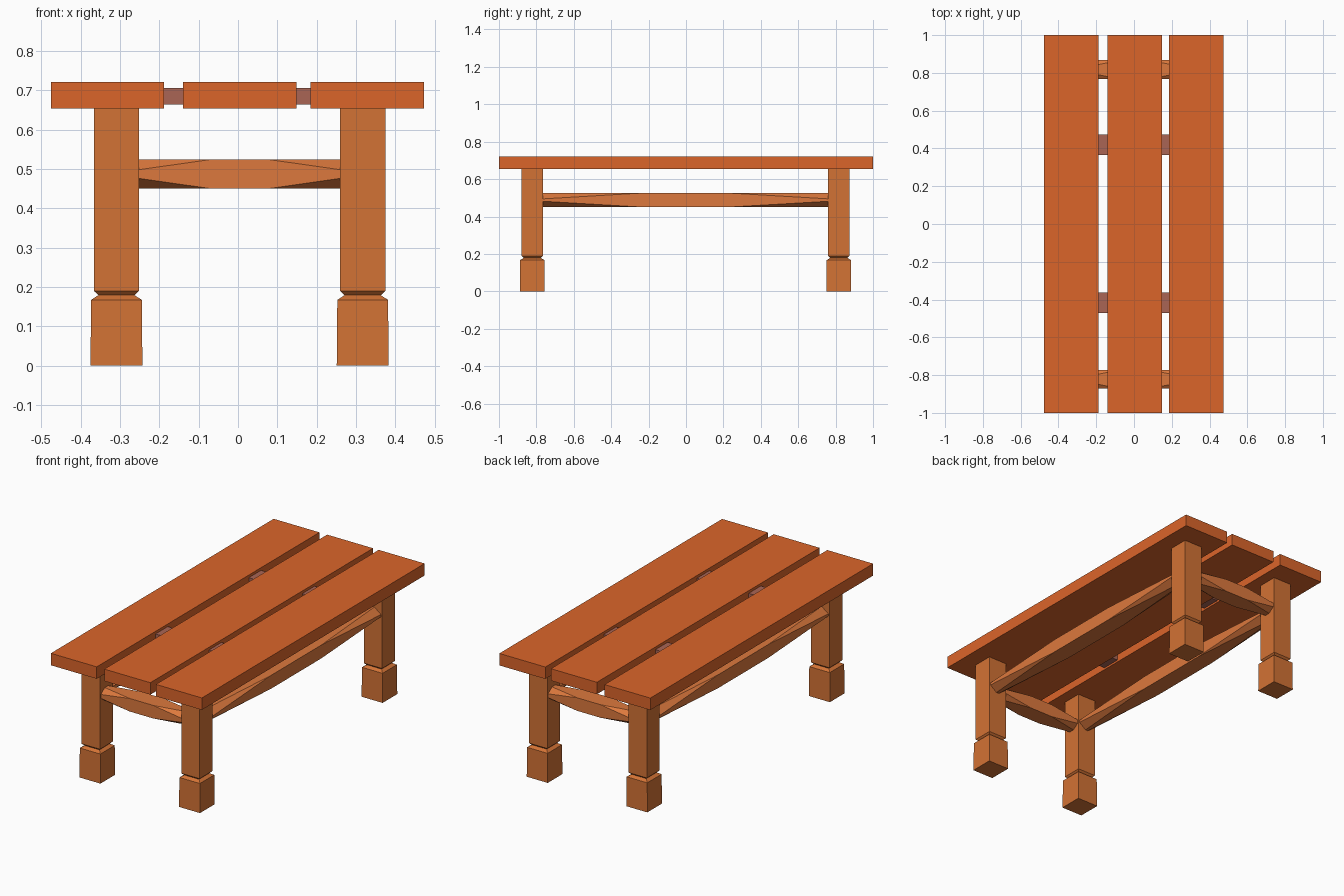
import bpy, bmesh
from mathutils import Matrix
from math import pi

if "Cube" in bpy.data.objects:
    bpy.data.objects.remove(bpy.data.objects["Cube"])


def material(name, rgb):
    m = bpy.data.materials.new(name)
    m.diffuse_color = (*rgb, 1)
    m.use_nodes = True
    m.node_tree.nodes["Principled BSDF"].inputs["Base Color"].default_value = m.diffuse_color
    return m


TOP = material("top_wood", (0.71, 0.13, 0.023))
LEG = material("leg_wood", (0.65, 0.17, 0.035))
RAIL = material("rail_wood", (0.72, 0.19, 0.047))
TENON = material("tenon_wood", (0.40, 0.13, 0.09))


def loft(name, rings, mat, matrix):
    """Skin a stack of equal-length point rings, cap both ends."""
    bm = bmesh.new()
    vs = [[bm.verts.new(p) for p in ring] for ring in rings]
    n = len(vs[0])
    for a, b in zip(vs, vs[1:]):
        for i in range(n):
            j = (i + 1) % n
            bm.faces.new((a[i], a[j], b[j], b[i]))
    bm.faces.new(vs[0][::-1])
    bm.faces.new(vs[-1])
    bmesh.ops.remove_doubles(bm, verts=bm.verts, dist=1e-5)
    bmesh.ops.recalc_face_normals(bm, faces=bm.faces)
    bm.transform(matrix)
    mesh = bpy.data.meshes.new(name)
    bm.to_mesh(mesh)
    bm.free()
    mesh.materials.append(mat)
    ob = bpy.data.objects.new(name, mesh)
    bpy.context.collection.objects.link(ob)
    return ob


def square(hx, hy, z):
    return [(-hx, -hy, z), (hx, -hy, z), (hx, hy, z), (-hx, hy, z)]


def box(name, x0, x1, y0, y1, z0, z1, mat):
    hx, hy = (x1 - x0) / 2, (y1 - y0) / 2
    loft(name, [square(hx, hy, z0), square(hx, hy, z1)], mat,
         Matrix.Translation(((x0 + x1) / 2, (y0 + y1) / 2, 0)))


def rail(name, half, mid, zc, hz, centre, angle):
    """Square bar whose corners are shaved away towards both ends."""
    hy = 0.05

    def section(x, k):
        cy, cz = hy * k, hz * k
        return [(x, -hy + cy, -hz), (x, hy - cy, -hz), (x, hy, -hz + cz), (x, hy, hz - cz),
                (x, hy - cy, hz), (x, -hy + cy, hz), (x, -hy, hz - cz), (x, -hy, -hz + cz)]

    rings = [section(-half, 0.92), section(-mid, 0), section(mid, 0), section(half, 0.92)]
    loft(name, rings, RAIL,
         Matrix.Translation((*centre, zc)) @ Matrix.Rotation(angle, 4, 'Z'))


# Table top planks
for name, x0, x1 in (("left", -0.476, -0.188), ("middle", -0.14, 0.149), ("right", 0.184, 0.473)):
    box(name + "_plank", x0, x1, -1, 1, 0.653, 0.721, TOP)

# Tenons bridging the gaps between planks
for side, x0, x1 in (("left", -0.21, -0.12), ("right", 0.13, 0.205)):
    for end, y in (("front", -0.417), ("back", 0.42)):
        box(f"{end}_{side}_tenon", x0, x1, y - 0.055, y + 0.055, 0.664, 0.706, TENON)

# Legs with a notched neck above a block foot
LX = {"left": -0.309, "right": 0.317}
LY = {"front": -0.822, "back": 0.817}
profile = [(0.066, 0), (0.0645, 0.167), (0.046, 0.179), (0.0575, 0.19), (0.0575, 0.653)]
for side, x in LX.items():
    for end, y in LY.items():
        loft(f"{end}_{side}_leg", [square(h, h, z) for h, z in profile], LEG,
             Matrix.Translation((x, y, 0)))

# Stretchers between the legs
for end, y in LY.items():
    rail(end + "_stretcher", 0.313, 0.073, 0.487, 0.037, (0.004, y), 0)
for side, x in LX.items():
    rail(side + "_stretcher", 0.82, 0.225, 0.488, 0.038, (x, -0.0025), pi / 2)
